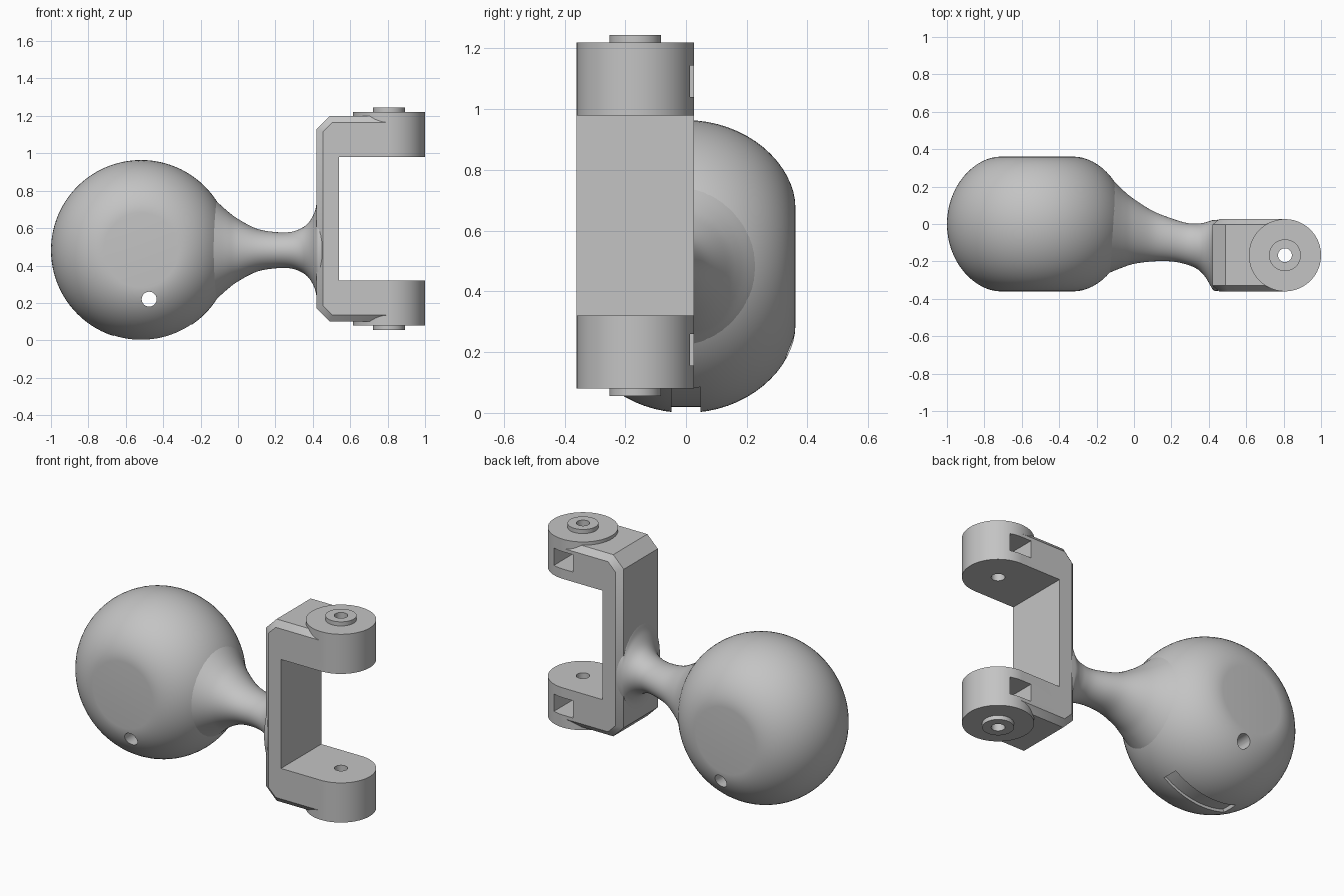
import bpy, bmesh, math
from mathutils import Vector, Matrix

cube = bpy.data.objects.get("Cube")
if cube:
    bpy.data.objects.remove(cube, do_unlink=True)

grey = bpy.data.materials.new("light_grey")
grey.use_nodes = True
COLOUR = (0.55, 0.55, 0.55, 1)
grey.diffuse_color = COLOUR
grey.node_tree.nodes["Principled BSDF"].inputs["Base Color"].default_value = COLOUR

BALL = Vector((-0.518, 0, 0.482))
RADIUS, HALF = 0.482, 0.36
PIN_X, PIN_Y, MID_Z = 0.807, -0.167, 0.65
ARM_R = 0.193


def loft(name, rings):
    """Skin a list of closed rings and cap both ends."""
    bm = bmesh.new()
    rows = [[bm.verts.new(p) for p in ring] for ring in rings]
    for a, b in zip(rows, rows[1:]):
        for i in range(len(a)):
            j = (i + 1) % len(a)
            bm.faces.new((a[i], a[j], b[j], b[i]))
    bm.faces.new(rows[0])
    bm.faces.new(rows[-1])
    bmesh.ops.recalc_face_normals(bm, faces=bm.faces)
    return finish(name, bm)


def finish(name, bm):
    mesh = bpy.data.meshes.new(name)
    bm.to_mesh(mesh)
    bm.free()
    mesh.materials.append(grey)
    obj = bpy.data.objects.new(name, mesh)
    bpy.context.collection.objects.link(obj)
    return obj


def cylinder(name, centre, radius, depth, axis="Z", sides=64):
    bm = bmesh.new()
    turn = Matrix.Rotation(math.pi / 2, 4, "X") if axis == "Y" else Matrix()
    bmesh.ops.create_cone(bm, cap_ends=True, segments=sides, radius1=radius,
                          radius2=radius, depth=depth,
                          matrix=Matrix.Translation(centre) @ turn)
    return finish(name, bm)


def box(name, centre, size):
    bm = bmesh.new()
    bmesh.ops.create_cube(bm, size=1, matrix=Matrix.Translation(centre) @ Matrix.Diagonal((*size, 1)))
    return finish(name, bm)


def combine(obj, tool, operation):
    """Apply a boolean and discard the tool."""
    mod = obj.modifiers.new("cut", "BOOLEAN")
    mod.operation, mod.object, mod.solver = operation, tool, "EXACT"
    bpy.context.view_layer.objects.active = obj
    bpy.ops.object.modifier_apply(modifier=mod.name)
    bpy.data.objects.remove(tool, do_unlink=True)


def smooth(obj):
    bpy.ops.object.select_all(action="DESELECT")
    obj.select_set(True)
    bpy.context.view_layer.objects.active = obj
    bpy.ops.object.shade_smooth_by_angle(angle=math.radians(30))


def circle(steps):
    return [(math.cos(2 * math.pi * i / steps), math.sin(2 * math.pi * i / steps)) for i in range(steps)]


# Rounded ball with flat front and back discs
flat = 0.2
rings = []
for k in range(33):
    t = math.pi * (k / 32 - 0.5)
    r = flat + (RADIUS - flat) * max(math.cos(t), 0) ** 1.1
    rings.append([BALL + Vector((r * c, HALF * math.sin(t), r * s)) for c, s in circle(96)])
ball = loft("ball", rings)

# Cross hole through the ball
combine(ball, cylinder("hole_cutter", (-0.475, 0, 0.22), 0.04, 1, "Y", 32), "DIFFERENCE")

# Shallow curved groove along the underside
rings = []
for k in range(17):
    a = math.radians(-18 + 52 * k / 16)
    d = Vector((math.sin(a), 0, -math.cos(a)))
    rings.append([BALL + d * r + Vector((0, y, 0))
                  for r, y in ((0.462, -0.048), (0.462, 0.048), (0.52, 0.048), (0.52, -0.048))])
combine(ball, loft("groove_cutter", rings), "DIFFERENCE")
smooth(ball)

# Neck sections: x, centre y, half width, half height
sections = [Vector(s) for s in (
    (-0.20, 0.0, 0.29, 0.335), (-0.13, -0.005, 0.255, 0.275),
    (-0.06, -0.025, 0.207, 0.212), (0.0, -0.04, 0.173, 0.167),
    (0.10, -0.065, 0.135, 0.115), (0.20, -0.085, 0.115, 0.097),
    (0.28, -0.105, 0.111, 0.097), (0.34, -0.12, 0.122, 0.118),
    (0.38, -0.137, 0.145, 0.15), (0.41, -0.157, 0.175, 0.205),
    (0.425, -0.167, 0.188, 0.265), (0.45, -0.167, 0.19, 0.28))]


def spline(points, steps):
    """Smooth curve through the points."""
    padded = [points[0]] + points + [points[-1]]
    out = []
    for a, b, c, d in zip(padded, padded[1:], padded[2:], padded[3:]):
        for k in range(steps):
            t = k / steps
            out.append(b + (c - a) * t / 2 + (2 * a - 5 * b + 4 * c - d) * t * t / 2
                       + (3 * b - a - 3 * c + d) * t ** 3 / 2)
    return out + [points[-1]]


neck = loft("neck", [[(x, cy + hy * c, BALL.z + hz * s) for c, s in circle(64)]
                     for x, cy, hy, hz in spline(sections, 5)])
smooth(neck)


# Fork bracket with chamfered outer edges
def fork_ring(y, d):
    k = d * 0.41
    upper = [(0.54, 0.33), (PIN_X, 0.33), (PIN_X, 0.55 - d), (0.49 + k, 0.55 - d), (0.42 + d, 0.48 - k)]
    lower = [(x, -z) for x, z in reversed(upper)]
    return [(x, y, MID_Z + z) for x, z in upper + lower]


front, back = PIN_Y - ARM_R, PIN_Y + ARM_R
fork = loft("fork", [fork_ring(front, 0.035), fork_ring(front + 0.03, 0),
                     fork_ring(back - 0.03, 0), fork_ring(back, 0.035)])

# Round arm ends and raised bosses
for side in (1, -1):
    combine(fork, cylinder("arm_end", (PIN_X, PIN_Y, MID_Z + side * 0.45), ARM_R, 0.24, sides=96), "UNION")
    combine(fork, cylinder("boss", (PIN_X, PIN_Y, MID_Z + side * 0.5675), 0.085, 0.055), "UNION")

# Pin hole through both arms and square pockets in the back
combine(fork, cylinder("pin_cutter", (PIN_X, PIN_Y, MID_Z), 0.037, 1.6, sides=32), "DIFFERENCE")
for side in (1, -1):
    combine(fork, box("pocket_cutter", (PIN_X, -0.085, MID_Z + side * 0.442), (0.135, 0.3, 0.105)), "DIFFERENCE")
smooth(fork)
